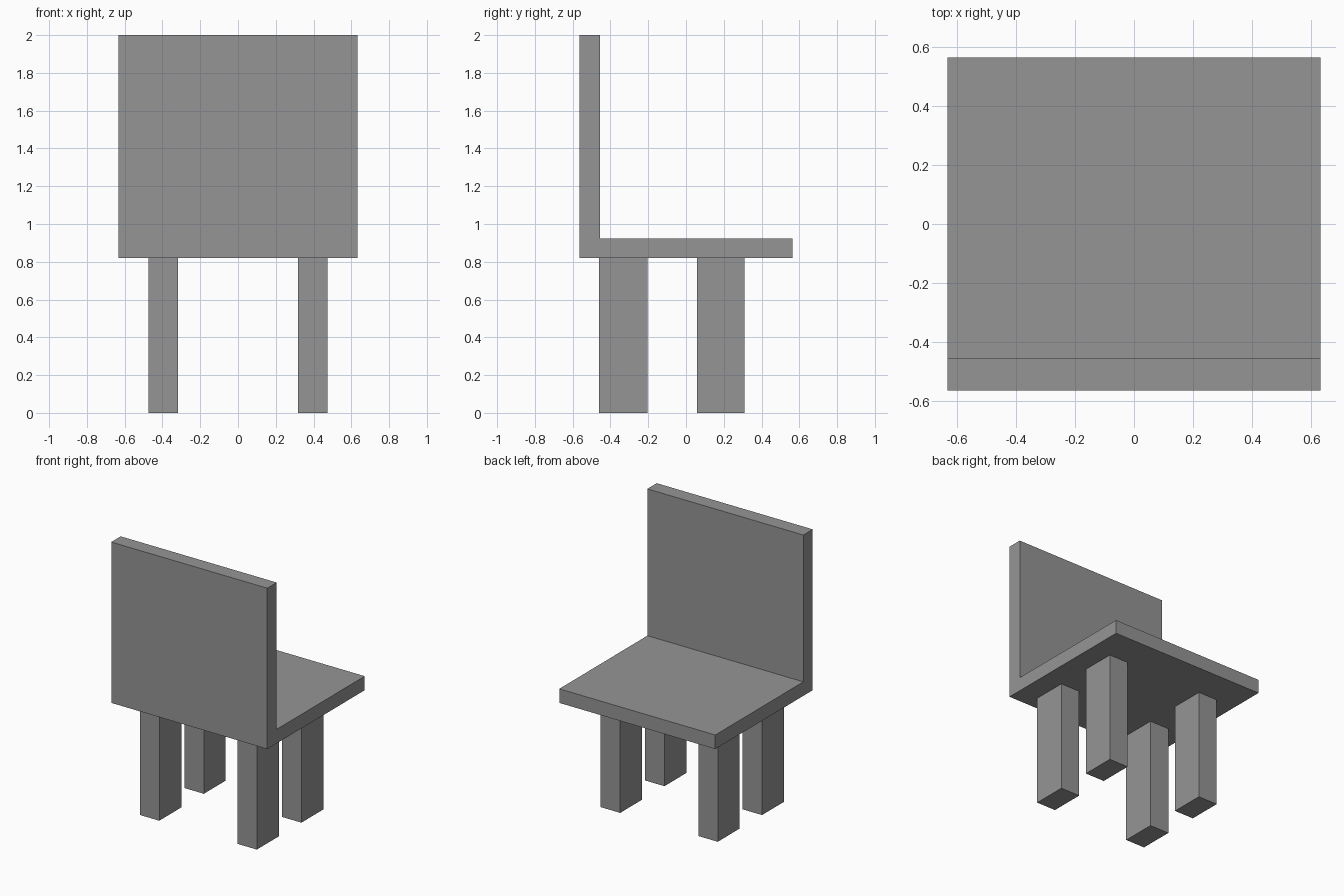
import bpy
import bmesh

cube = bpy.data.objects.get("Cube")
if cube:
    bpy.data.objects.remove(cube, do_unlink=True)

grey = bpy.data.materials.new("plain grey")
grey.use_nodes = True
colour = (0.3, 0.3, 0.3, 1)
grey.diffuse_color = colour
grey.node_tree.nodes["Principled BSDF"].inputs["Base Color"].default_value = colour


def extrude_profile(name, profile, x0, x1):
    """Sweep a closed (y, z) outline from x0 to x1."""
    bm = bmesh.new()
    face = bm.faces.new([bm.verts.new((x0, y, z)) for y, z in profile])
    swept = bmesh.ops.extrude_face_region(bm, geom=[face])["geom"]
    verts = [g for g in swept if isinstance(g, bmesh.types.BMVert)]
    bmesh.ops.translate(bm, verts=verts, vec=(x1 - x0, 0, 0))
    bmesh.ops.recalc_face_normals(bm, faces=bm.faces)
    mesh = bpy.data.meshes.new(name)
    bm.to_mesh(mesh)
    bm.free()
    mesh.materials.append(grey)
    obj = bpy.data.objects.new(name, mesh)
    bpy.context.collection.objects.link(obj)
    return obj


# Seat and backrest: one L-shaped slab
half_width, half_depth = 0.633, 0.565
seat_bottom, seat_top, back_inner = 0.82, 0.923, -0.456
extrude_profile("seat_and_backrest", [
    (-half_depth, seat_bottom), (half_depth, seat_bottom),
    (half_depth, seat_top), (back_inner, seat_top),
    (back_inner, 2), (-half_depth, 2)], -half_width, half_width)

# Four legs, mirrored left and right
for place, y0, y1 in (("front", -0.46, -0.203), ("back", 0.057, 0.31)):
    outline = [(y0, 0), (y1, 0), (y1, seat_bottom), (y0, seat_bottom)]
    for side, sign in (("left", 1), ("right", -1)):
        extrude_profile(f"{place}_{side}_leg", outline, sign * 0.317, sign * 0.475)
